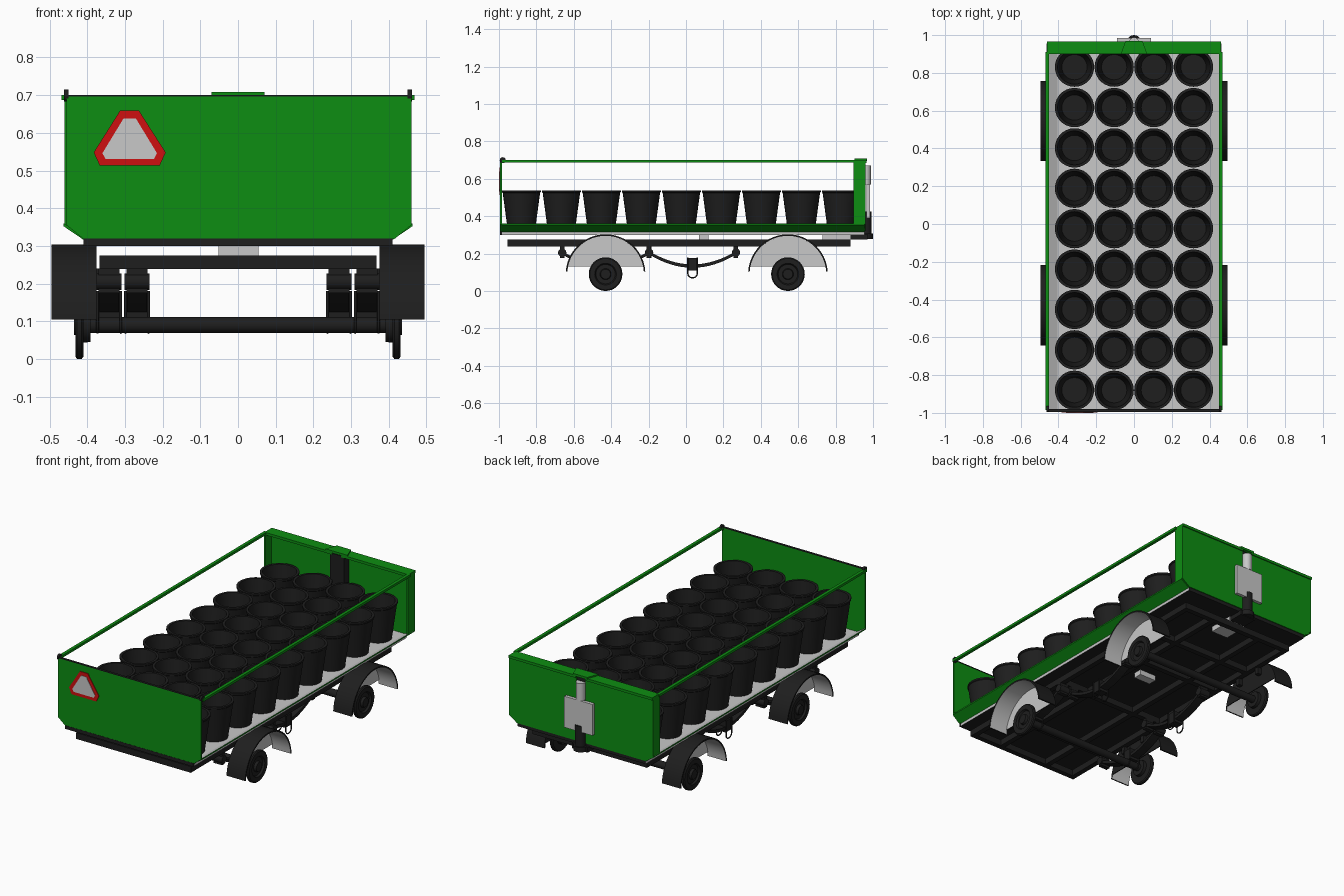
import bpy, bmesh, math
from mathutils import Vector, Matrix

if "Cube" in bpy.data.objects:
    bpy.data.objects.remove(bpy.data.objects["Cube"])


def material(name, r, g, b):
    m = bpy.data.materials.new(name)
    m.use_nodes = True
    m.diffuse_color = (r, g, b, 1)
    m.node_tree.nodes["Principled BSDF"].inputs["Base Color"].default_value = (r, g, b, 1)
    return m


GREEN = material("green paint", 0.004, 0.27, 0.006)
BLACK = material("black", 0.013, 0.013, 0.013)
GREY = material("light grey", 0.58, 0.58, 0.58)
RED = material("red", 0.62, 0.005, 0.005)


def finish(name, bm, mats, rule=None, smooth=False):
    bmesh.ops.recalc_face_normals(bm, faces=bm.faces)
    bm.normal_update()
    if rule:
        for f in bm.faces:
            f.material_index = rule(f)
    me = bpy.data.meshes.new(name)
    bm.to_mesh(me)
    bm.free()
    for m in mats:
        me.materials.append(m)
    ob = bpy.data.objects.new(name, me)
    bpy.context.collection.objects.link(ob)
    if smooth:
        bpy.ops.object.select_all(action="DESELECT")
        ob.select_set(True)
        bpy.context.view_layer.objects.active = ob
        bpy.ops.object.shade_smooth_by_angle(angle=math.radians(35))
    return ob


def prism(name, pts, axis, a, b, mats, rule=None, smooth=False):
    """Extrude a 2D outline along an axis from a to b."""
    place = {"x": lambda p, d: (d, p[0], p[1]),
             "y": lambda p, d: (p[0], d, p[1]),
             "z": lambda p, d: (p[0], p[1], d)}[axis]
    bm = bmesh.new()
    lo, hi = ([bm.verts.new(place(p, d)) for p in pts] for d in (a, b))
    bm.faces.new(lo)
    bm.faces.new(hi)
    for i in range(len(pts)):
        j = (i + 1) % len(pts)
        bm.faces.new((lo[i], lo[j], hi[j], hi[i]))
    return finish(name, bm, mats, rule, smooth)


def box(name, x, y, z, mat):
    return prism(name, [(x[0], y[0]), (x[1], y[0]), (x[1], y[1]), (x[0], y[1])], "z", *z, [mat])


def lathe(name, profile, loc, mat, rot=None, segs=28):
    """Spin (radius, height) points around z, then turn and move."""
    bm = bmesh.new()
    vs = [bm.verts.new((r, 0, h)) for r, h in profile]
    edges = [bm.edges.new(e) for e in zip(vs, vs[1:])]
    bmesh.ops.spin(bm, geom=vs + edges, cent=(0, 0, 0), axis=(0, 0, 1),
                   angle=math.tau, steps=segs, use_duplicate=False)
    bmesh.ops.remove_doubles(bm, verts=bm.verts, dist=0.0001)
    bmesh.ops.transform(bm, matrix=rot or Matrix(), verts=bm.verts)
    ob = finish(name, bm, [mat], smooth=True)
    ob.location = loc
    return ob


def cylinder(name, r, h, loc, mat, rot=None):
    return lathe(name, [(0, -h / 2), (r, -h / 2), (r, h / 2), (0, h / 2)], loc, mat, rot)


def wire(name, pts, r, mat):
    cu = bpy.data.curves.new(name, "CURVE")
    cu.dimensions = "3D"
    cu.bevel_depth, cu.bevel_resolution, cu.use_fill_caps = r, 2, True
    sp = cu.splines.new("POLY")
    sp.points.add(len(pts) - 1)
    for p, co in zip(sp.points, pts):
        p.co = (*co, 1)
    cu.materials.append(mat)
    ob = bpy.data.objects.new(name, cu)
    bpy.context.collection.objects.link(ob)


ALONG_X = Matrix.Rotation(math.pi / 2, 4, "Y")
SIDES = (("left", 1), ("right", -1))

# Floor: grey deck, black underneath and at the ends
prism("floor", [(-.41, .3), (.41, .3), (.41, .324), (-.41, .324)], "y", -.985, .955, [GREY, BLACK],
      lambda f: int(f.normal.z < -.5 or abs(f.normal.y) > .5))
box("front_sill", (-.41, .41), (-.995, -.985), (.3, .32), BLACK)

# Front panel with chamfered lower corners and a black top edge
prism("front_panel", [(-.41, .318), (.415, .318), (.46, .355), (.46, .697), (-.455, .697), (-.455, .355)],
      "y", -.994, -.984, [GREEN])
box("front_top_edge", (-.46, .46), (-.994, -.98), (.697, .7), BLACK)

# Reflector: red truncated triangle with grey centre
prism("warning_triangle", [(-.383, .548), (-.367, .513), (-.208, .513), (-.192, .548), (-.263, .659), (-.313, .659)],
      "y", -.998, -.994, [RED])
prism("warning_triangle_centre", [(-.36, .546), (-.352, .531), (-.223, .531), (-.215, .546), (-.271, .638), (-.304, .638)],
      "y", -1, -.998, [GREY])

# Sloped floor edges, top rails, end-panel halves
for side, s in SIDES:
    prism(side + "_sloped_edge", [(s * .41, .316), (s * .463, .352), (s * .463, .36), (s * .405, .325)],
          "y", -.985, .955, [GREEN, GREY], lambda f: int(f.normal.z > .3))
    box(side + "_top_rail", sorted((s * .45, s * .468)), (-.985, .91), (.687, .701), GREEN)
    cylinder(side + "_rail_knob", .016, .012, (s * .456, -.98, .699), BLACK, ALONG_X)
    prism(side + "_back_panel", [(s * .03, .32), (s * .41, .32), (s * .46, .358), (s * .46, .697), (s * .03, .697)],
          "y", .95, .96, [GREEN])
    box(side + "_back_return", sorted((s * .45, s * .46)), (.895, .955), (.355, .697), GREEN)
    box(side + "_back_top_flange", sorted((s * .03, s * .46)), (.9, .966), (.685, .7), GREEN)

# Rear lift column, plate and coupling
box("rear_column", (-.045, .045), (.905, .955), (.325, .69), BLACK)
prism("column_cap", [(-.07, .9), (.07, .9), (.045, .968), (-.045, .968)], "z", .695, .708, [GREEN])
cylinder("column_tube", .026, .1, (0, .962, .62), GREY)
cylinder("column_foot", .03, .14, (0, .962, .355), BLACK)
box("rear_plate", (-.09, .09), (.966, .984), (.39, .57), GREY)
box("rear_coupling", (-.05, .05), (.88, .97), (.275, .305), BLACK)
cylinder("coupling_pin", .04, .028, (0, .96, .292), BLACK)

# Pots: one mesh shared by a four by nine grid
pot = lathe("pot", [(0, 0), (.073, 0), (.1, .2), (.104, .204), (.104, .213), (.09, .213), (.067, .015), (0, .015)],
            (-.315, -.88, .325), BLACK)
for row in range(9):
    for col in range(4):
        if row or col:
            copy = pot.copy()
            copy.name = f"pot_{row}_{col}"
            copy.location = (-.315 + .21 * col, -.88 + .2138 * row, .325)
            bpy.context.collection.objects.link(copy)

# Chassis frame
for side, s in SIDES:
    for part, x in (("outer", .352), ("inner", .16)):
        box(f"{side}_{part}_rail", (s * x - .015, s * x + .015), (-.955, .88), (.238, .274), BLACK)
for i, y in enumerate((-.94, -.66, -.2, .27, .54, .865)):
    box(f"cross_beam_{i}", (-.367, .367), (y - .015, y + .015), (.238, .274), BLACK)
box("rear_mount", (-.052, .055), (.73, .88), (.27, .302), GREY)
box("middle_mount", (-.052, .055), (.07, .12), (.27, .302), GREY)


def bow(y, z_end, z_mid, half, thick):
    ts = [i / 8 - 1 for i in range(17)]
    top = [(y + half * t, z_mid + (z_end - z_mid) * t * t) for t in ts]
    return top + [(a, b - thick) for a, b in reversed(top)]


# Leaf springs with hangers, clamps and U-bolts
for side, s in SIDES:
    for part, y, x in (("front", -.43, .342), ("middle", .035, .268)):
        name = f"{side}_{part}"
        prism(name + "_leaf_spring", bow(y, .215, .142, .235, .018), "x", s * x - .026, s * x + .026,
              [BLACK], smooth=True)
        box(name + "_clamp", (s * x - .028, s * x + .028), (y - .025, y + .025), (.11, .175), BLACK)
        for e in (-1, 1):
            ye = y + e * .232
            box(f"{name}_hanger_{e}", (s * x - .028, s * x + .028), (ye - .012, ye + .012), (.175, .24), BLACK)
            cylinder(f"{name}_pin_{e}", .022, .066, (s * x, ye, .205), BLACK, ALONG_X)
            xb = s * x + e * .031
            arc = [(xb, y + .025 * math.cos(a), .092 - .022 * math.sin(a))
                   for a in [math.pi * k / 8 for k in range(9)]]
            wire(f"{name}_u_bolt_{e}", [(xb, y + .025, .18)] + arc + [(xb, y - .025, .18)], .0035, BLACK)

# Axles, wheels and mudguards
R_OUT, R_IN, HUB_Z = .213, .205, .09
for part, y in (("front", -.43), ("rear", .545)):
    cylinder(part + "_axle", .021, .82, (0, y, HUB_Z), BLACK, ALONG_X)
    for side, s in SIDES:
        name = f"{part}_{side}"
        lathe(name + "_wheel", [(0, -.03), (.045, -.03), (.047, -.012), (.084, -.012), (.09, -.007), (.09, .005),
                                (.084, .01), (.058, .01), (.052, 0), (.03, 0), (.026, .014), (0, .014)],
              (s * .422, y, HUB_Z), BLACK, Matrix.Rotation(s * math.pi / 2, 4, "Y"), 32)
        angles = [math.radians(4 + 172 * k / 24) for k in range(25)]
        ring = lambda r, seq: [(y + r * math.cos(a), HUB_Z + r * math.sin(a)) for a in seq]
        hub = Vector((0, y, HUB_Z))

        def inward(f):
            c = f.calc_center_median()
            c.x = 0
            return int(abs(f.normal.x) < .5 and f.normal.dot((hub - c).normalized()) > .8)

        prism(name + "_mudguard", ring(R_OUT, angles) + ring(R_IN, reversed(angles)),
              "x", s * .376, s * .495, [BLACK, GREY], inward, True)
        low = math.asin(.04 / R_IN)
        cut = [low + (math.pi - 2 * low) * k / 24 for k in range(25)]
        prism(name + "_mudguard_plate", ring(R_IN, cut), "x", s * .376, s * .381, [BLACK, GREY],
              lambda f: int(f.normal.x * s > .5))
        for e in (-1, 1):
            box(f"{name}_guard_bracket_{e}", sorted((s * .35, s * .38)), (y + e * .08 - .012, y + e * .08 + .012),
                (.2, .24), BLACK)
